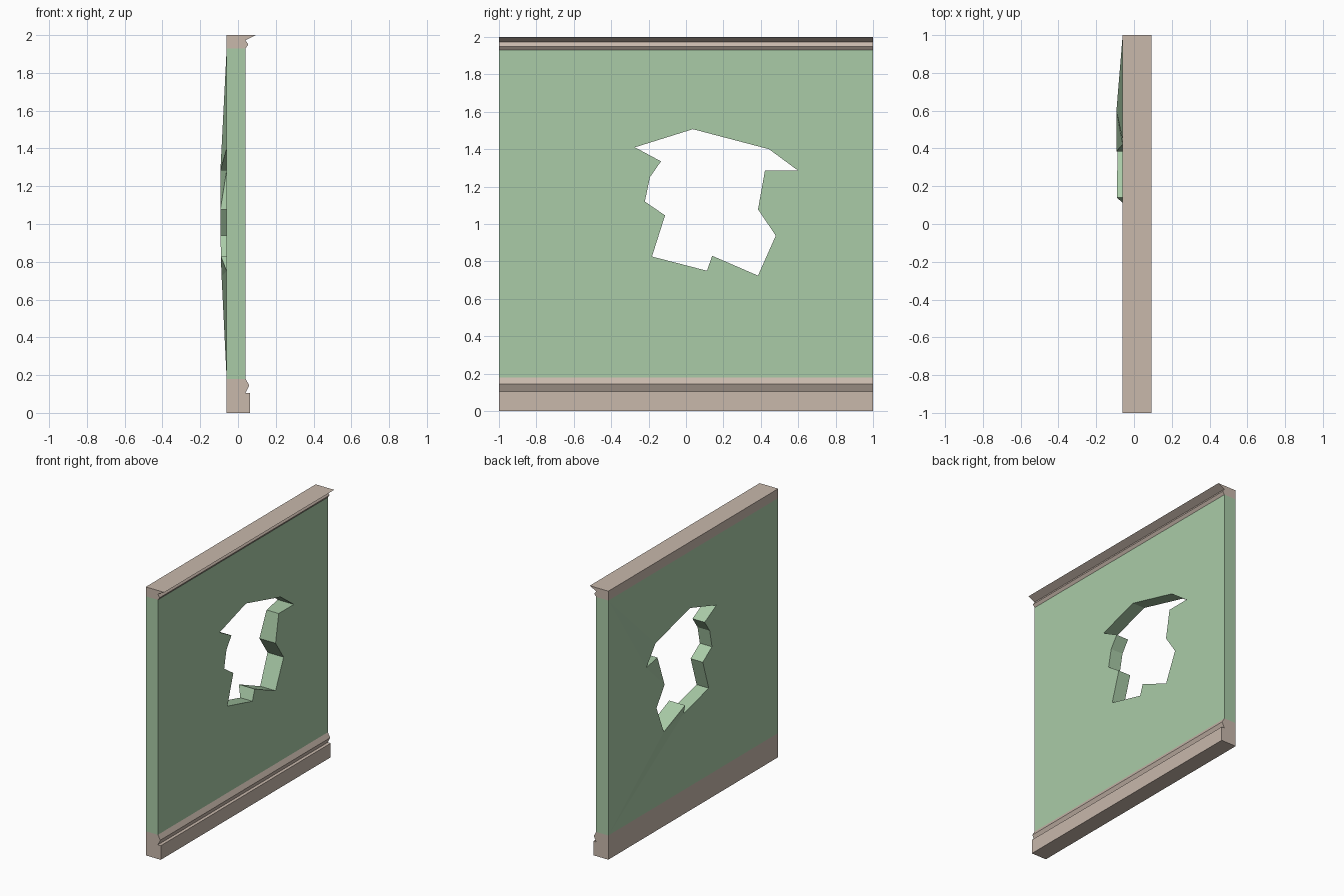
import bpy, bmesh

if "Cube" in bpy.data.objects:
    bpy.data.objects.remove(bpy.data.objects["Cube"])

BACK, FRONT = -0.06, 0.04


def material(name, color):
    m = bpy.data.materials.new(name)
    m.diffuse_color = (*color, 1)
    m.use_nodes = True
    m.node_tree.nodes["Principled BSDF"].inputs["Base Color"].default_value = m.diffuse_color
    return m


def finish(name, bm, mat):
    bmesh.ops.recalc_face_normals(bm, faces=bm.faces)
    me = bpy.data.meshes.new(name)
    bm.to_mesh(me)
    bm.free()
    me.materials.append(mat)
    ob = bpy.data.objects.new(name, me)
    bpy.context.collection.objects.link(ob)
    return ob


def trim(name, profile, mat):
    """Extrude an (x, z) profile along the wall's length."""
    bm = bmesh.new()
    a = [bm.verts.new((x, -1, z)) for x, z in profile]
    b = [bm.verts.new((x, 1, z)) for x, z in profile]
    bm.faces.new(a)
    bm.faces.new(b[::-1])
    for i in range(len(a)):
        j = (i + 1) % len(a)
        bm.faces.new((a[i], b[i], b[j], a[j]))
    return finish(name, bm, mat)


green = material("green_plaster", (0.40, 0.60, 0.39))
tan = material("tan_trim", (0.58, 0.48, 0.41))

# Wall panel outline and jagged hole: (y, z, bulge of the back face)
outline = [(-1, 0.18, 0), (1, 0.18, 0), (1, 1.93, 0), (-1, 1.93, 0)]
hole = [(-0.273, 1.41, 0), (0.037, 1.507, 0), (0.444, 1.40, 0),
        (0.60, 1.285, 0.033), (0.422, 1.285, 0), (0.385, 1.078, 0.033),
        (0.48, 0.938, 0.033), (0.385, 0.724, 0.027), (0.14, 0.83, 0.031),
        (0.112, 0.75, 0), (-0.182, 0.826, 0), (-0.112, 1.046, 0),
        (-0.22, 1.12, 0), (-0.193, 1.25, 0), (-0.134, 1.335, 0)]

bm = bmesh.new()
front_edges, back_edges, bulges = [], [], []
for ring in (outline, hole):
    f = [bm.verts.new((FRONT, y, z)) for y, z, _ in ring]
    b = [bm.verts.new((BACK, y, z)) for y, z, _ in ring]
    bulges += [(v, p[2]) for v, p in zip(b, ring)]
    for i in range(len(ring)):
        j = (i + 1) % len(ring)
        bm.faces.new((f[i], f[j], b[j], b[i]))
        front_edges.append(bm.edges.get((f[i], f[j])))
        back_edges.append(bm.edges.get((b[i], b[j])))
# Fill both sides around the hole, then push the torn back edge outward
for edges, nx in ((front_edges, 1), (back_edges, -1)):
    bmesh.ops.triangle_fill(bm, edges=edges, use_beauty=True, normal=(nx, 0, 0))
for v, d in bulges:
    v.co.x -= d
finish("wall_panel", bm, green)

# Skirting along the floor
trim("bottom_trim", [(BACK, 0), (0.064, 0), (0.064, 0.105), (0.04, 0.105),
                     (0.06, 0.145), (FRONT, 0.18), (BACK, 0.18)], tan)
# Cornice along the top
trim("top_trim", [(BACK, 1.93), (FRONT, 1.93), (0.055, 1.95), (0.04, 1.973),
                  (0.093, 2), (BACK, 2)], tan)
